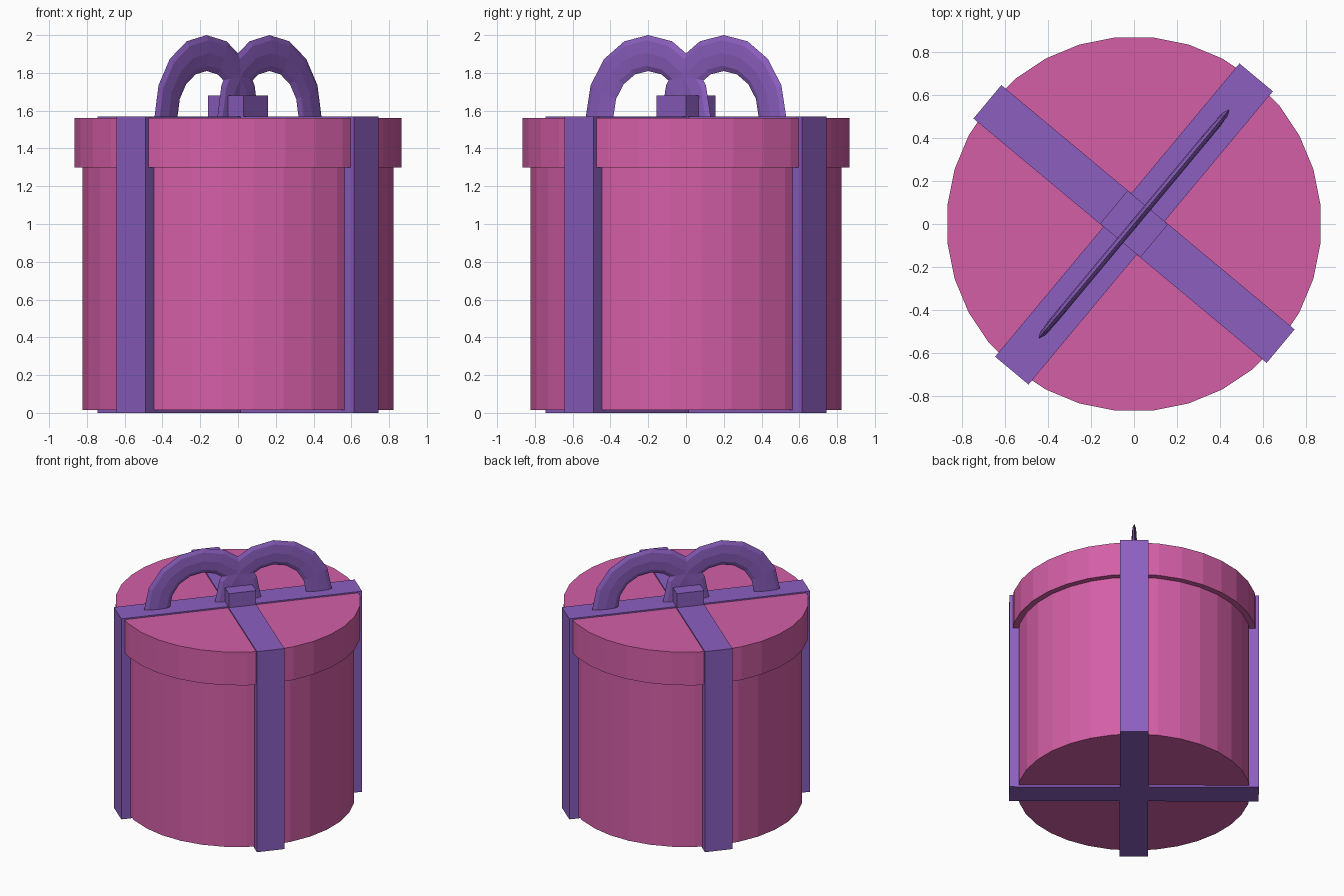
import bpy, bmesh, math
from mathutils import Matrix

if "Cube" in bpy.data.objects:
    bpy.data.objects.remove(bpy.data.objects["Cube"])

TURN = math.radians(50.2)   # direction of the main ribbon


def material(name, rgb):
    m = bpy.data.materials.new(name)
    lin = [(c / 255 / 12.92) if c < 11 else ((c / 255 + 0.055) / 1.055) ** 2.4 for c in rgb]
    m.diffuse_color = (*lin, 1)
    m.use_nodes = True
    m.node_tree.nodes["Principled BSDF"].inputs["Base Color"].default_value = m.diffuse_color
    return m


pink = material("pink", (212, 95, 167))
purple = material("purple", (140, 95, 192))


def finish(bm, name, mat):
    bmesh.ops.recalc_face_normals(bm, faces=bm.faces)
    me = bpy.data.meshes.new(name)
    bm.to_mesh(me)
    bm.free()
    me.materials.append(mat)
    ob = bpy.data.objects.new(name, me)
    bpy.context.collection.objects.link(ob)
    return ob


def drum(name, radius, z0, z1):
    bm = bmesh.new()
    mat = Matrix.Translation((0, 0, (z0 + z1) / 2)) @ Matrix.Rotation(math.pi / 32, 4, 'Z')
    bmesh.ops.create_cone(bm, cap_ends=True, segments=32, radius1=radius,
                          radius2=radius, depth=z1 - z0, matrix=mat)
    return finish(bm, name, pink)


def block(name, length, width, z0, z1, angle):
    bm = bmesh.new()
    mat = (Matrix.Translation((0, 0, (z0 + z1) / 2)) @ Matrix.Rotation(angle, 4, 'Z')
           @ Matrix.Diagonal((length, width, z1 - z0, 1)))
    bmesh.ops.create_cube(bm, size=1, matrix=mat)
    return finish(bm, name, purple)


def bow_loop(name, offset, major=0.335, minor=0.095, thin=0.018, steps=8, sides=8):
    # half ring with a flattened cross-section, standing on the lid
    bm = bmesh.new()
    rings = []
    for i in range(steps + 1):
        a = math.pi * i / steps
        ring = []
        for j in range(sides):
            b = 2 * math.pi * j / sides
            r = major + minor * math.cos(b)
            ring.append(bm.verts.new((offset + r * math.cos(a), thin * math.sin(b),
                                      1.57 + r * math.sin(a))))
        rings.append(ring)
    for p, q in zip(rings, rings[1:]):
        for j in range(sides):
            k = (j + 1) % sides
            bm.faces.new((p[j], p[k], q[k], q[j]))
    bm.faces.new(rings[0])
    bm.faces.new(rings[-1])
    bm.transform(Matrix.Rotation(TURN, 4, 'Z'))
    return finish(bm, name, purple)


# round box and lid
drum("box_body", 0.827, 0.015, 1.32)
drum("box_lid", 0.87, 1.30, 1.56)

# crossed ribbons wrapping the box
block("ribbon_main", 1.77, 0.202, 0, 1.57, TURN)
block("ribbon_cross", 1.77, 0.202, 0, 1.57, TURN + math.pi / 2)

# bow
block("bow_knot", 0.20, 0.244, 1.56, 1.68, TURN)
for side, off in (("left", -0.26), ("right", 0.26)):
    bow_loop("bow_loop_" + side, off)
